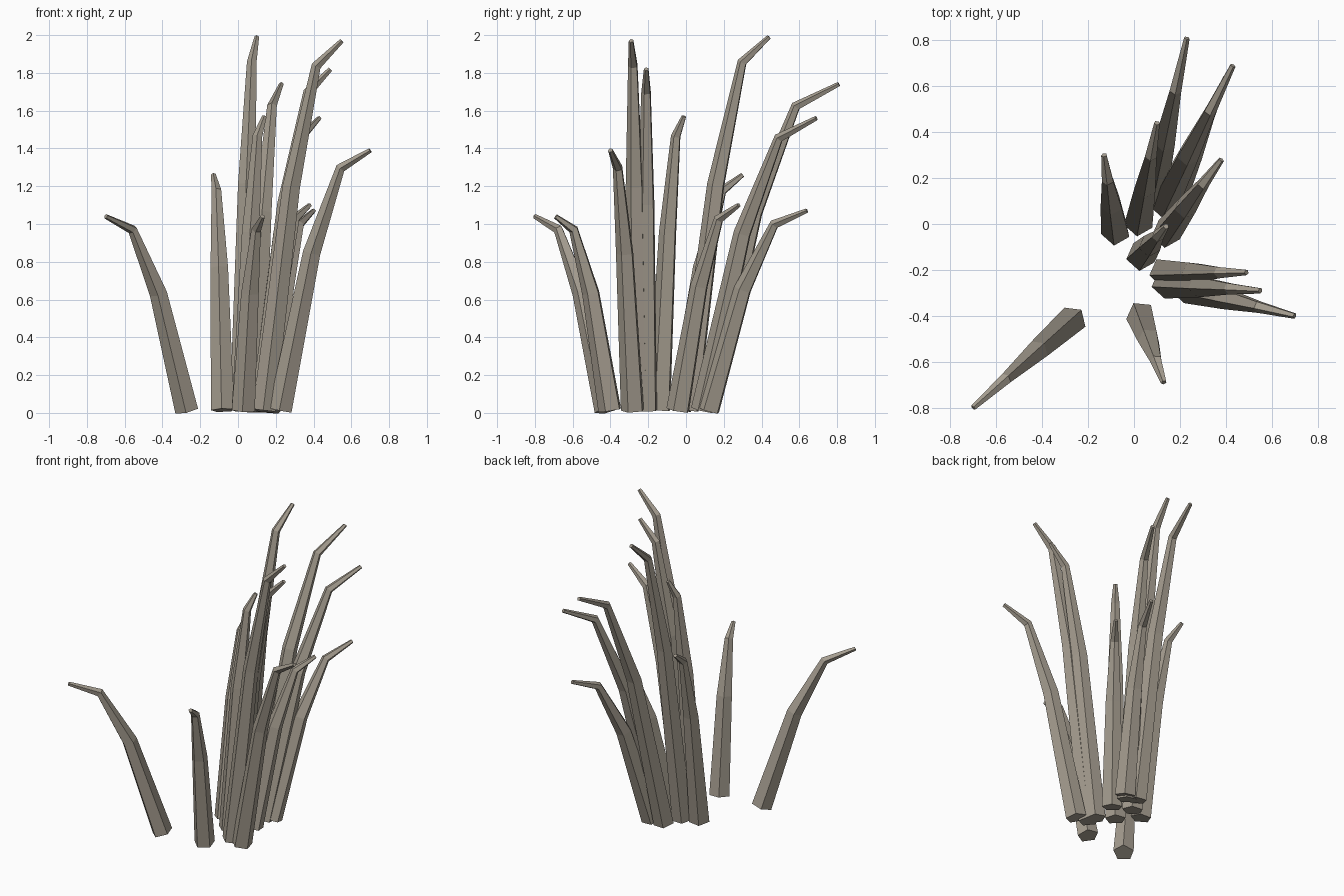
import bpy, bmesh, math
from mathutils import Vector

old = bpy.data.objects.get("Cube")
if old:
    bpy.data.objects.remove(old, do_unlink=True)

mat = bpy.data.materials.new("dry_grass_taupe")
mat.use_nodes = True
colour = (0.38, 0.34, 0.28, 1)
mat.diffuse_color = colour
mat.node_tree.nodes["Principled BSDF"].inputs["Base Color"].default_value = colour

SIDES = 5
TWIST = math.radians(48)
# Share of the sideways reach, share of the height, and radius at each ring
RINGS = [(0, 0, 0.065), (0.35, 0.605, 0.049), (0.67, 0.932, 0.027), (1, 1, 0.013)]


def blade(name, base, tip):
    """Tapered five-sided stalk that bends outward from base to tip."""
    start, end = Vector((*base, 0.014)), Vector(tip)
    reach = end - start
    path = [start + Vector((reach.x * s, reach.y * s, reach.z * h)) for s, h, r in RINGS]
    bm = bmesh.new()
    rings = []
    for i, point in enumerate(path):
        before = (point - path[i - 1]).normalized() if i else Vector()
        after = (path[i + 1] - point).normalized() if i + 1 < len(path) else Vector()
        turn = Vector((0, 0, 1)).rotation_difference((before + after).normalized())
        ring = []
        for k in range(SIDES):
            a = TWIST + math.tau * k / SIDES
            offset = Vector((math.cos(a), math.sin(a), 0)) * RINGS[i][2]
            ring.append(bm.verts.new(point + turn @ offset))
        rings.append(ring)
    # Side walls, then both end caps
    for low, high in zip(rings, rings[1:]):
        for k in range(SIDES):
            n = (k + 1) % SIDES
            bm.faces.new((low[k], low[n], high[n], high[k]))
    bm.faces.new(rings[0][::-1])
    bm.faces.new(rings[-1])
    mesh = bpy.data.meshes.new(name)
    bm.to_mesh(mesh)
    bm.free()
    mesh.materials.append(mat)
    bpy.context.collection.objects.link(bpy.data.objects.new(name, mesh))


# Name, base (x, y), tip (x, y, z)
BLADES = [
    ("outer_right_blade", (-0.27, -0.42), (-0.70, -0.80, 1.04)),
    ("front_blade", (0.03, -0.40), (0.13, -0.69, 1.04)),
    ("back_right_blade", (-0.08, -0.03), (-0.13, 0.30, 1.26)),
    ("tallest_blade", (0.02, 0.01), (0.10, 0.44, 1.99)),
    ("rear_blade", (0.08, 0.12), (0.23, 0.81, 1.74)),
    ("rear_left_blade", (0.13, 0.09), (0.43, 0.69, 1.56)),
    ("rear_left_short_blade", (0.17, 0.12), (0.40, 0.64, 1.07)),
    ("middle_left_short_blade", (0.14, -0.04), (0.38, 0.28, 1.10)),
    ("middle_blade", (0.03, -0.14), (0.14, -0.01, 1.57)),
    ("left_inner_blade", (0.13, -0.21), (0.49, -0.21, 1.82)),
    ("left_tall_blade", (0.14, -0.26), (0.55, -0.29, 1.97)),
    ("left_outer_blade", (0.225, -0.28), (0.70, -0.40, 1.39)),
]
for name, base, tip in BLADES:
    blade(name, base, tip)
